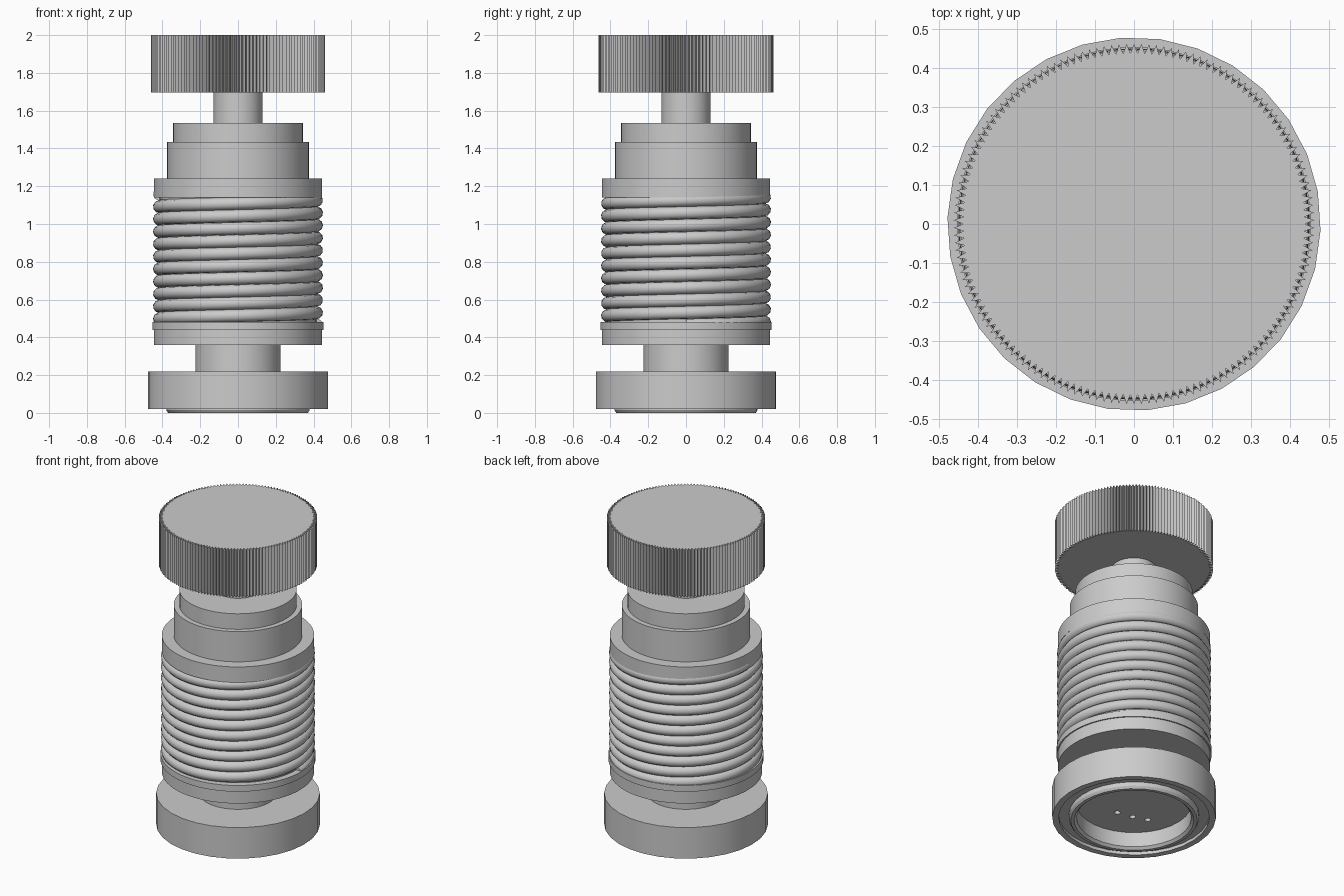
import bpy, bmesh, math
from math import pi, sin, cos

cube = bpy.data.objects.get("Cube")
if cube:
    bpy.data.objects.remove(cube, do_unlink=True)


def material(name, value):
    m = bpy.data.materials.new(name)
    m.use_nodes = True
    colour = (value, value, value, 1)
    m.diffuse_color = colour
    m.node_tree.nodes["Principled BSDF"].inputs["Base Color"].default_value = colour
    return m


GREY = material("plain_grey", 0.6)


def finish(name, bm, smooth=True):
    bmesh.ops.recalc_face_normals(bm, faces=bm.faces)
    mesh = bpy.data.meshes.new(name)
    bm.to_mesh(mesh)
    bm.free()
    mesh.materials.append(GREY)
    obj = bpy.data.objects.new(name, mesh)
    bpy.context.collection.objects.link(obj)
    if smooth:
        bpy.ops.object.select_all(action="DESELECT")
        obj.select_set(True)
        bpy.context.view_layer.objects.active = obj
        bpy.ops.object.shade_smooth_by_angle(angle=math.radians(30))
    return obj


def lathe(name, profile, sides=64, turn=0.0):
    """Spin a profile of (radius, height) that starts and ends on the axis."""
    bm = bmesh.new()
    rings = []
    for r, z in profile:
        if r == 0:
            rings.append([bm.verts.new((0, 0, z))] * sides)
        else:
            angles = [turn + 2 * pi * i / sides for i in range(sides)]
            rings.append([bm.verts.new((r * cos(a), r * sin(a), z)) for a in angles])
    for low, high in zip(rings, rings[1:]):
        for i in range(sides):
            j = (i + 1) % sides
            corners = list(dict.fromkeys((low[i], low[j], high[j], high[i])))
            bm.faces.new(corners)
    return finish(name, bm)


def disc(name, radius, bottom, top, sides=64):
    return lathe(name, [(0, bottom), (radius, bottom), (radius, top), (0, top)], sides)


# Hollow foot with a groove and a lip underneath
foot = lathe("foot", [(0, 0.11), (0.335, 0.11), (0.335, 0.015), (0.35, 0), (0.37, 0),
                      (0.38, 0.015), (0.38, 0.04), (0.44, 0.04), (0.44, 0.02),
                      (0.478, 0.02), (0.478, 0.22), (0, 0.22)], 30, math.radians(-2))

# Small holes in the foot recess
bm = bmesh.new()
for x, y in [(0.08, 0.18), (-0.18, -0.09), (-0.09, -0.12), (0.01, -0.14)]:
    made = bmesh.ops.create_cone(bm, cap_ends=True, segments=16, radius1=0.018,
                                 radius2=0.018, depth=0.12)
    bmesh.ops.translate(bm, verts=made["verts"], vec=(x, y, 0.12))
cutter = finish("hole_cutter", bm, False)
cutter.hide_render = True
cutter.hide_set(True)
cut = foot.modifiers.new("holes", "BOOLEAN")
cut.object = cutter
cut.operation = "DIFFERENCE"

# Stacked body
disc("neck", 0.225, 0.21, 0.37)
lathe("lower_collar", [(0, 0.36), (0.445, 0.36), (0.445, 0.44), (0.453, 0.44),
                       (0.453, 0.48), (0, 0.48)])
disc("coil_core", 0.415, 0.47, 1.15)
disc("upper_collar", 0.445, 1.14, 1.24)
disc("shoulder", 0.375, 1.23, 1.435)
disc("top_step", 0.343, 1.43, 1.535)
disc("stem", 0.13, 1.53, 1.70, 48)

# Helical coil swept with a round section
TURNS, PITCH, STEPS = 10.5, 0.066, 64
curve = bpy.data.curves.new("coil", "CURVE")
curve.dimensions = "3D"
curve.bevel_depth = 0.034
curve.bevel_resolution = 3
curve.use_fill_caps = True
spline = curve.splines.new("POLY")
count = int(TURNS * STEPS)
spline.points.add(count)
for i, point in enumerate(spline.points):
    a = 2 * pi * i / STEPS
    point.co = (0.416 * cos(a), 0.416 * sin(a), 0.465 + PITCH * i / STEPS, 1)
spline.use_smooth = True
curve.materials.append(GREY)
coil = bpy.data.objects.new("coil", curve)
bpy.context.collection.objects.link(coil)

# Knurled knob
TEETH = 150
bm = bmesh.new()
outline = []
for i in range(TEETH * 2):
    a = pi * i / TEETH
    r = 0.462 if i % 2 else 0.437
    outline.append(bm.verts.new((r * cos(a), r * sin(a), 1.695)))
base = bm.faces.new(outline)
top = bmesh.ops.extrude_face_region(bm, geom=[base])
bmesh.ops.translate(bm, vec=(0, 0, 0.305),
                    verts=[v for v in top["geom"] if isinstance(v, bmesh.types.BMVert)])
finish("knob", bm, False)
